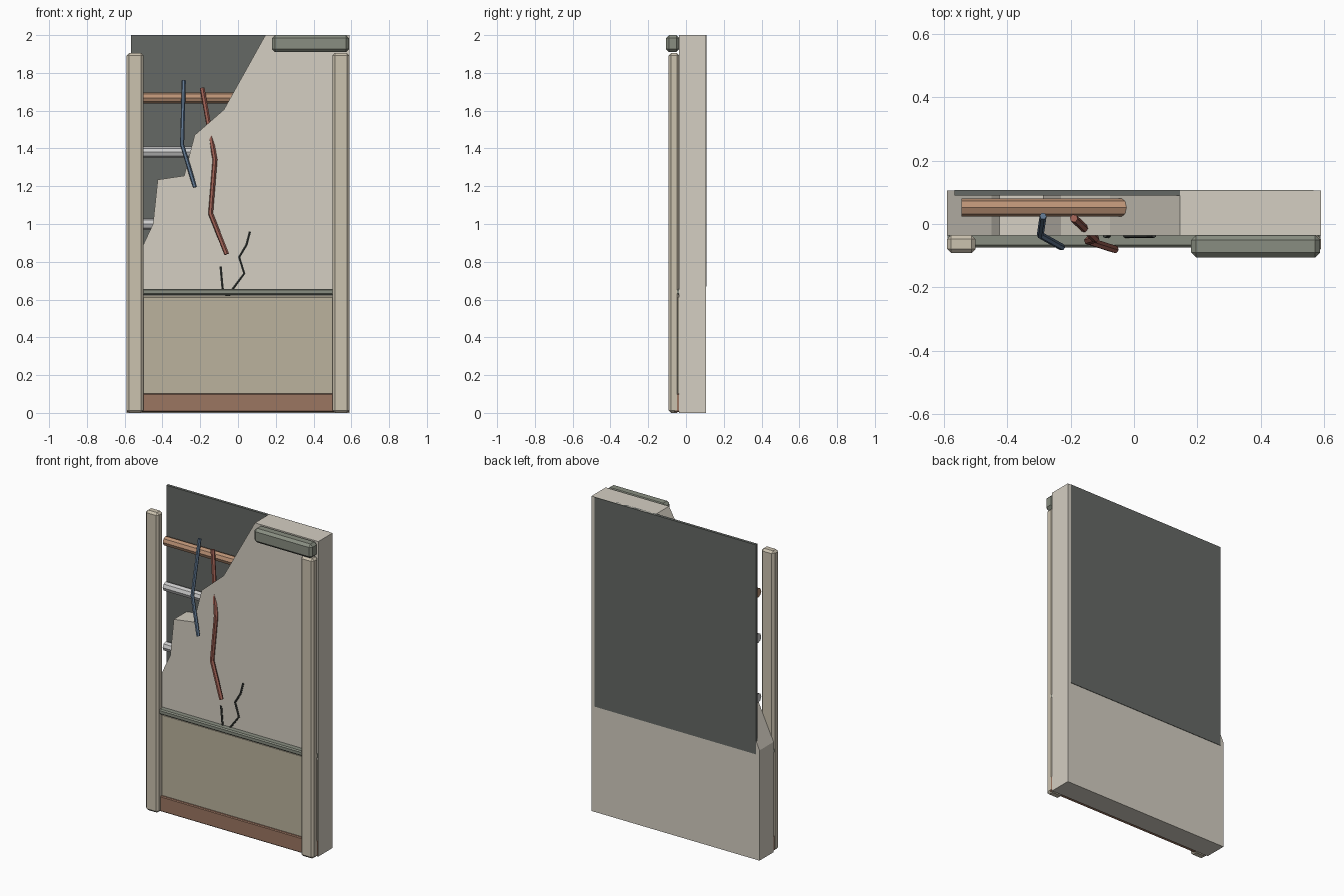
import bpy, bmesh, math

if "Cube" in bpy.data.objects:
    bpy.data.objects.remove(bpy.data.objects["Cube"])


def material(name, rgb):
    m = bpy.data.materials.new(name)
    m.diffuse_color = (*rgb, 1)
    m.use_nodes = True
    m.node_tree.nodes["Principled BSDF"].inputs["Base Color"].default_value = m.diffuse_color
    return m


PLASTER = material("plaster", (0.66, 0.62, 0.54))
CREAM = material("cream_trim", (0.60, 0.54, 0.43))
PANEL = material("panel_beige", (0.50, 0.45, 0.34))
SAGE = material("sage_trim", (0.25, 0.27, 0.22))
BROWN = material("skirting_brown", (0.33, 0.18, 0.12))
BOARD = material("backing_grey", (0.13, 0.14, 0.13))
COPPER = material("copper", (0.50, 0.29, 0.18))
STEEL = material("pale_steel", (0.58, 0.59, 0.58))
RED = material("red_wire", (0.35, 0.12, 0.09))
BLUE = material("blue_wire", (0.12, 0.19, 0.29))
DARK = material("crack_dark", (0.04, 0.045, 0.04))


def finish(bm, name, mat):
    bmesh.ops.recalc_face_normals(bm, faces=bm.faces)
    me = bpy.data.meshes.new(name)
    bm.to_mesh(me)
    bm.free()
    me.materials.append(mat)
    ob = bpy.data.objects.new(name, me)
    bpy.context.collection.objects.link(ob)
    return ob


def box(name, x, y, z, mat, bevel=0.0):
    """Chamfered box from (min, max) ranges."""
    bm = bmesh.new()
    bmesh.ops.create_cube(bm, size=1)
    for v in bm.verts:
        v.co = [r[0] if c < 0 else r[1] for c, r in zip(v.co, (x, y, z))]
    if bevel:
        bmesh.ops.bevel(bm, geom=bm.edges[:], offset=bevel, segments=1,
                        affect='EDGES')
    return finish(bm, name, mat)


def pipe(name, z, mat):
    bpy.ops.mesh.primitive_cylinder_add(vertices=8, radius=0.029, depth=1.09,
                                        location=(0, 0.052, z),
                                        rotation=(0, math.pi / 2, 0))
    ob = bpy.context.object
    ob.name = name
    ob.data.materials.append(mat)


def tube(name, points, radius, mat):
    cu = bpy.data.curves.new(name, 'CURVE')
    cu.dimensions = '3D'
    cu.bevel_depth = radius
    cu.bevel_resolution = 1
    cu.use_fill_caps = True
    sp = cu.splines.new('POLY')
    sp.points.add(len(points) - 1)
    for p, co in zip(sp.points, points):
        p.co = (*co, 1)
    sp.use_smooth = False
    cu.materials.append(mat)
    ob = bpy.data.objects.new(name, cu)
    bpy.context.collection.objects.link(ob)
    bpy.ops.object.select_all(action='DESELECT')
    ob.select_set(True)
    bpy.context.view_layer.objects.active = ob
    bpy.ops.object.convert(target='MESH')


# Broken plaster wall: outline extruded through its depth
outline = [(-0.59, 0), (0.59, 0), (0.59, 2), (0.145, 2), (-0.075, 1.605),
           (-0.23, 1.47), (-0.285, 1.255), (-0.425, 1.235), (-0.45, 1.0),
           (-0.59, 0.70)]
bm = bmesh.new()
face = bm.faces.new([bm.verts.new((x, -0.037, z)) for x, z in outline])
ext = bmesh.ops.extrude_face_region(bm, geom=[face])
bmesh.ops.translate(bm, vec=(0, 0.142, 0),
                    verts=[g for g in ext["geom"]
                           if isinstance(g, bmesh.types.BMVert)])
finish(bm, "broken_wall", PLASTER)

# Backing board behind the hole
box("backing_board", (-0.567, 0.567), (0.09, 0.108), (0.67, 2.0), BOARD)

# Side posts and the remaining cornice piece
for side, x in (("left", -0.545), ("right", 0.545)):
    box(side + "_post", (x - 0.045, x + 0.045), (-0.092, -0.035),
        (0.0, 1.905), CREAM, 0.013)
box("cornice_fragment", (0.18, 0.588), (-0.106, -0.035), (1.91, 2.0), SAGE, 0.016)

# Wainscot panel, rail and skirting
box("wainscot_panel", (-0.585, 0.585), (-0.05, -0.03), (0.01, 0.62), PANEL, 0.008)
box("chair_rail", (-0.589, 0.589), (-0.074, -0.03), (0.625, 0.657), SAGE, 0.007)
box("skirting", (-0.589, 0.589), (-0.064, -0.03), (0.005, 0.103), BROWN, 0.005)

# Exposed pipes
pipe("copper_pipe", 1.668, COPPER)
pipe("upper_steel_pipe", 1.38, STEEL)
pipe("lower_steel_pipe", 1.0, STEEL)

# Hanging wires
tube("blue_wire", [(-0.287, 0.025, 1.76), (-0.296, -0.035, 1.42),
                   (-0.228, -0.073, 1.195)], 0.011, BLUE)
tube("red_wire", [(-0.19, 0.018, 1.72), (-0.122, -0.046, 1.34),
                  (-0.145, -0.053, 1.055), (-0.06, -0.08, 0.84)], 0.013, RED)

# Cracks in the plaster
cracks = {"long_crack": [(0.063, 0.96), (0.045, 0.89), (0.006, 0.825),
                         (0.033, 0.738), (-0.025, 0.66), (-0.055, 0.61)],
          "short_crack": [(-0.092, 0.775), (-0.082, 0.66), (-0.055, 0.61)]}
for name, pts in cracks.items():
    tube(name, [(x, -0.037, z) for x, z in pts], 0.007, DARK)
